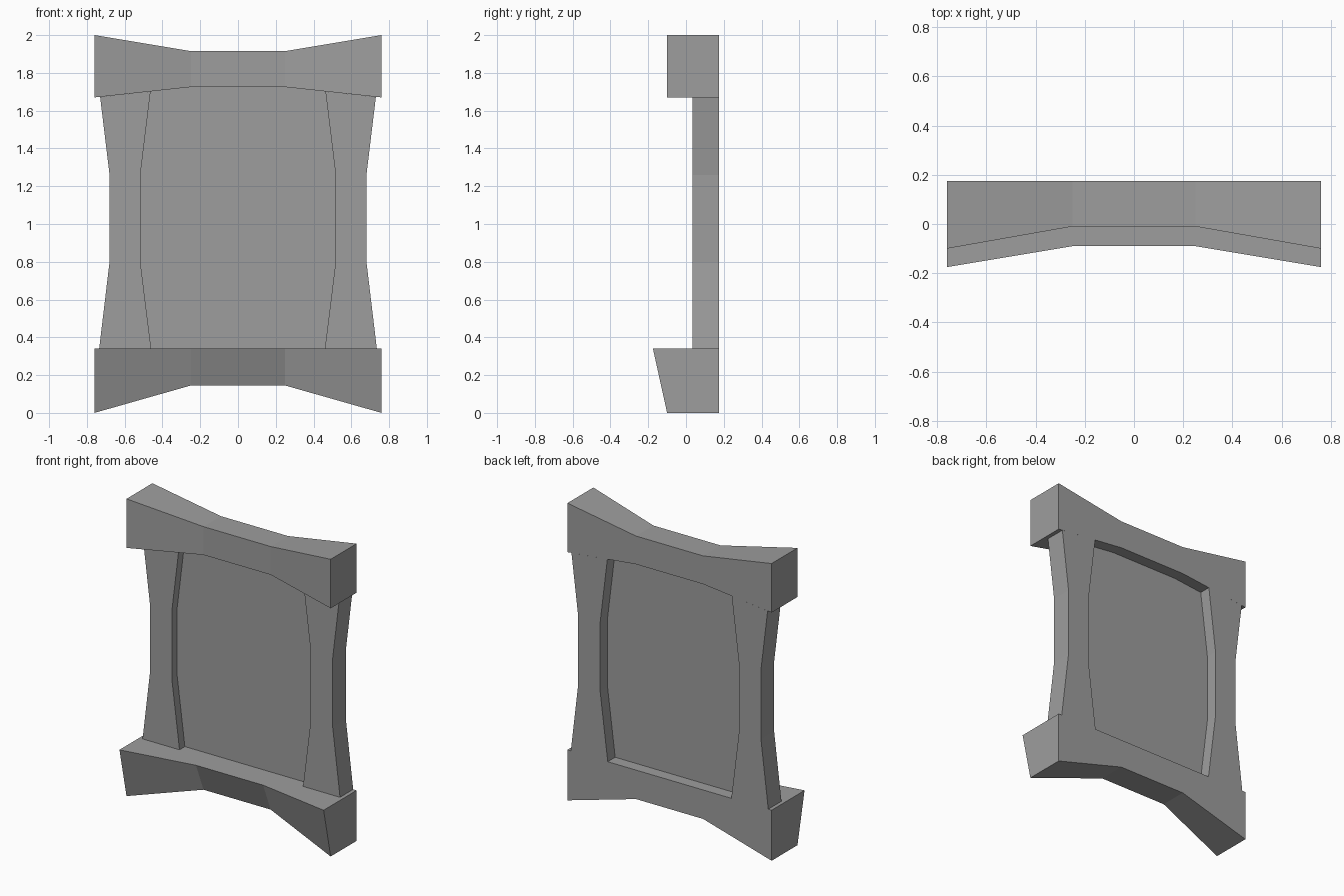
import bpy
import bmesh

cube = bpy.data.objects.get("Cube")
if cube:
    bpy.data.objects.remove(cube, do_unlink=True)

grey = bpy.data.materials.new("stone grey")
grey.use_nodes = True
colour = (0.34, 0.34, 0.34, 1)
grey.diffuse_color = colour
grey.node_tree.nodes["Principled BSDF"].inputs["Base Color"].default_value = colour

BACK = 0.175        # flush rear plane
POST_FRONT = 0.035  # front plane of the side posts
HALF, INNER = 0.76, 0.25  # beam end and beam bend


def loft(name, rings):
    """Flat-faced solid through matching rings of points, capped at both ends."""
    bm = bmesh.new()
    loops = [[bm.verts.new(p) for p in ring] for ring in rings]
    for a, b in zip(loops, loops[1:]):
        for i in range(len(a)):
            j = (i + 1) % len(a)
            bm.faces.new((a[i], a[j], b[j], b[i]))
    bm.faces.new(loops[0])
    bm.faces.new(loops[-1])
    bmesh.ops.recalc_face_normals(bm, faces=bm.faces)
    mesh = bpy.data.meshes.new(name)
    bm.to_mesh(mesh)
    bm.free()
    mesh.materials.append(grey)
    obj = bpy.data.objects.new(name, mesh)
    bpy.context.collection.objects.link(obj)
    return obj


def beam(name, end, middle):
    """Bent beam; each section is (top z, bottom z, top front y, bottom front y)."""
    rings = []
    for x, section in ((-HALF, end), (-INNER, middle), (INNER, middle), (HALF, end)):
        top, bottom, y_top, y_bottom = section
        rings.append([(x, y_top, top), (x, BACK, top),
                      (x, BACK, bottom), (x, y_bottom, bottom)])
    loft(name, rings)


# Top and bottom beams, thinner and set back in the middle
beam("top_beam", (2.0, 1.67, -0.1, -0.1), (1.915, 1.725, -0.01, -0.01))
beam("bottom_beam", (0.34, 0.0, -0.175, -0.1), (0.34, 0.145, -0.09, -0.01))

# Waisted side posts: inner x, outer x, inner z, outer z
post = [(0.46, 0.735, 0.34, 0.34), (0.517, 0.68, 0.8, 0.8),
        (0.517, 0.68, 1.26, 1.26), (0.463, 0.73, 1.702, 1.673)]
for name, side in (("left_post", 1), ("right_post", -1)):
    loft(name, [[(side * xi, POST_FRONT, zi), (side * xo, POST_FRONT, zo),
                 (side * xo, BACK, zo), (side * xi, BACK, zi)]
                for xi, xo, zi, zo in post])

# Thin panel filling the opening, recessed from both faces
half_outline = [(xi, zi) for xi, _, zi, _ in post] + [(INNER, 1.725)]
outline = half_outline + [(-x, z) for x, z in reversed(half_outline)]
loft("centre_panel", [[(x, y, z) for x, z in outline] for y in (0.092, 0.096)])
